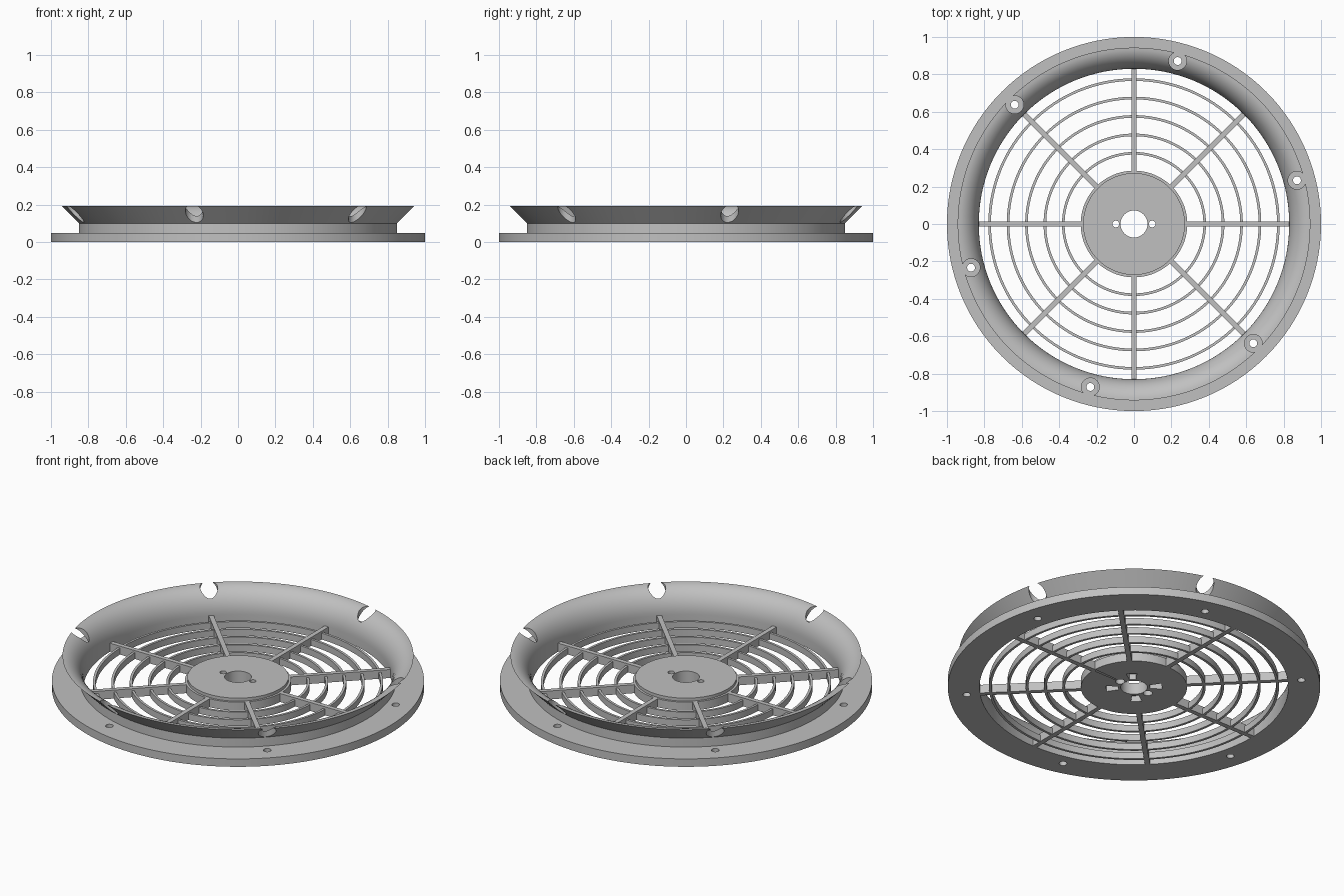
import bpy, bmesh, math
from mathutils import Matrix, Vector

cube = bpy.data.objects.get("Cube")
if cube:
    bpy.data.objects.remove(cube, do_unlink=True)

grey = bpy.data.materials.new("light_grey")
grey.use_nodes = True
colour = (0.53, 0.53, 0.53, 1)
grey.diffuse_color = colour
grey.node_tree.nodes["Principled BSDF"].inputs["Base Color"].default_value = colour


def finish(name, bm):
    bmesh.ops.recalc_face_normals(bm, faces=bm.faces)
    mesh = bpy.data.meshes.new(name)
    bm.to_mesh(mesh)
    bm.free()
    mesh.materials.append(grey)
    ob = bpy.data.objects.new(name, mesh)
    bpy.context.collection.objects.link(ob)
    return ob


def revolve(bm, profile, centre=(0, 0), sides=128):
    """Closed (radius, z) profile spun around a vertical axis; radius 0 is a pole."""
    loops = []
    for i in range(sides):
        a = math.tau * i / sides
        loops.append([bm.verts.new((centre[0] + r * math.cos(a),
                                    centre[1] + r * math.sin(a), z)) for r, z in profile])
    n = len(profile)
    for i in range(sides):
        p, q = loops[i], loops[(i + 1) % sides]
        for j in range(n):
            k = (j + 1) % n
            bm.faces.new((p[j], q[j], q[k], p[k]))


def drill(bm, steps, centre, sides=32):
    """Solid stepped cylinder from (radius, z) steps, lowest first."""
    rows = [[bm.verts.new((centre[0] + r * math.cos(math.tau * i / sides),
                           centre[1] + r * math.sin(math.tau * i / sides), z))
             for i in range(sides)] for r, z in steps]
    for low, high in zip(rows, rows[1:]):
        for i in range(sides):
            k = (i + 1) % sides
            bm.faces.new((low[i], low[k], high[k], high[i]))
    bm.faces.new(rows[0])
    bm.faces.new(rows[-1])


def polar(r, degrees):
    a = math.radians(degrees)
    return r * math.cos(a), r * math.sin(a)


def cut(ob, cutter_bm):
    cutter = finish(ob.name + "_cutter", cutter_bm)
    cutter.hide_render = True
    mod = ob.modifiers.new("holes", 'BOOLEAN')
    mod.operation, mod.solver, mod.object = 'DIFFERENCE', 'EXACT', cutter
    bpy.context.view_layer.objects.active = ob
    bpy.ops.object.modifier_apply(modifier=mod.name)
    bpy.data.objects.remove(cutter, do_unlink=True)


def smooth(ob):
    bpy.ops.object.select_all(action='DESELECT')
    ob.select_set(True)
    bpy.context.view_layer.objects.active = ob
    bpy.ops.object.shade_smooth_by_angle(angle=math.radians(30))


# Flanged bell-mouth duct: straight bore, curved flare, conical outside
INNER, RIM, TOP, FLANGE = 0.83, 0.943, 0.193, 0.047
BELL = 0.05
profile = [(INNER, 0), (1.0, 0), (1.0, FLANGE), (0.85, FLANGE), (0.85, 0.1), (RIM, TOP)]
for i in range(1, 13):
    t = math.pi / 2 * (1 - i / 12)
    profile.append((RIM - (RIM - INNER) * math.cos(t), BELL + (TOP - BELL) * math.sin(t)))
bm = bmesh.new()
revolve(bm, profile)
duct = finish("duct_ring", bm)

# Six screw holes with wide clearance through the flare
bm = bmesh.new()
for k in range(6):
    drill(bm, [(0.021, -0.05), (0.021, FLANGE + 0.001), (0.048, FLANGE + 0.001), (0.048, 0.3)],
          polar(0.902, 15 + 60 * k))
cut(duct, bm)
smooth(duct)

# Hub: stepped disc with a shaft hole
bm = bmesh.new()
revolve(bm, [(0.072, 0), (0.285, 0), (0.285, 0.05), (0.272, 0.05),
             (0.272, 0.068), (0.072, 0.068)])
hub = finish("hub", bm)

# Two screw holes and four tapered pockets underneath
bm = bmesh.new()
for side in (-1, 1):
    drill(bm, [(0.025, -0.05), (0.025, 0.03), (0.018, 0.03), (0.018, 0.2)], (side * 0.097, 0))
for k in range(4):
    turn = Matrix.Rotation(math.radians(45 + 90 * k), 3, 'Z')
    outline = [(0.085, -0.017), (0.15, -0.03), (0.15, 0.03), (0.085, 0.017)]
    low, high = [[bm.verts.new(turn @ Vector((x, y, z))) for x, y in outline]
                 for z in (-0.05, 0.035)]
    bm.faces.new(low)
    bm.faces.new(high)
    for i in range(4):
        j = (i + 1) % 4
        bm.faces.new((low[i], low[j], high[j], high[i]))
cut(hub, bm)
smooth(hub)

# Guard rings
for k in range(5):
    r = 0.385 + 0.0985 * k
    bm = bmesh.new()
    revolve(bm, [(r - 0.014, 0), (r, 0), (r, 0.038), (r - 0.014, 0.038)])
    smooth(finish("guard_ring_%d" % (k + 1), bm))

# Eight radial spokes
START, END, HEIGHT = 0.275, 0.833, 0.05
for k in range(8):
    bm = bmesh.new()
    bmesh.ops.create_cube(bm, size=1, matrix=Matrix.Rotation(math.tau * k / 8, 4, 'Z')
                          @ Matrix.Translation(((START + END) / 2, 0, HEIGHT / 2))
                          @ Matrix.Diagonal((END - START, 0.027, HEIGHT, 1)))
    finish("spoke_%d" % (k + 1), bm)
